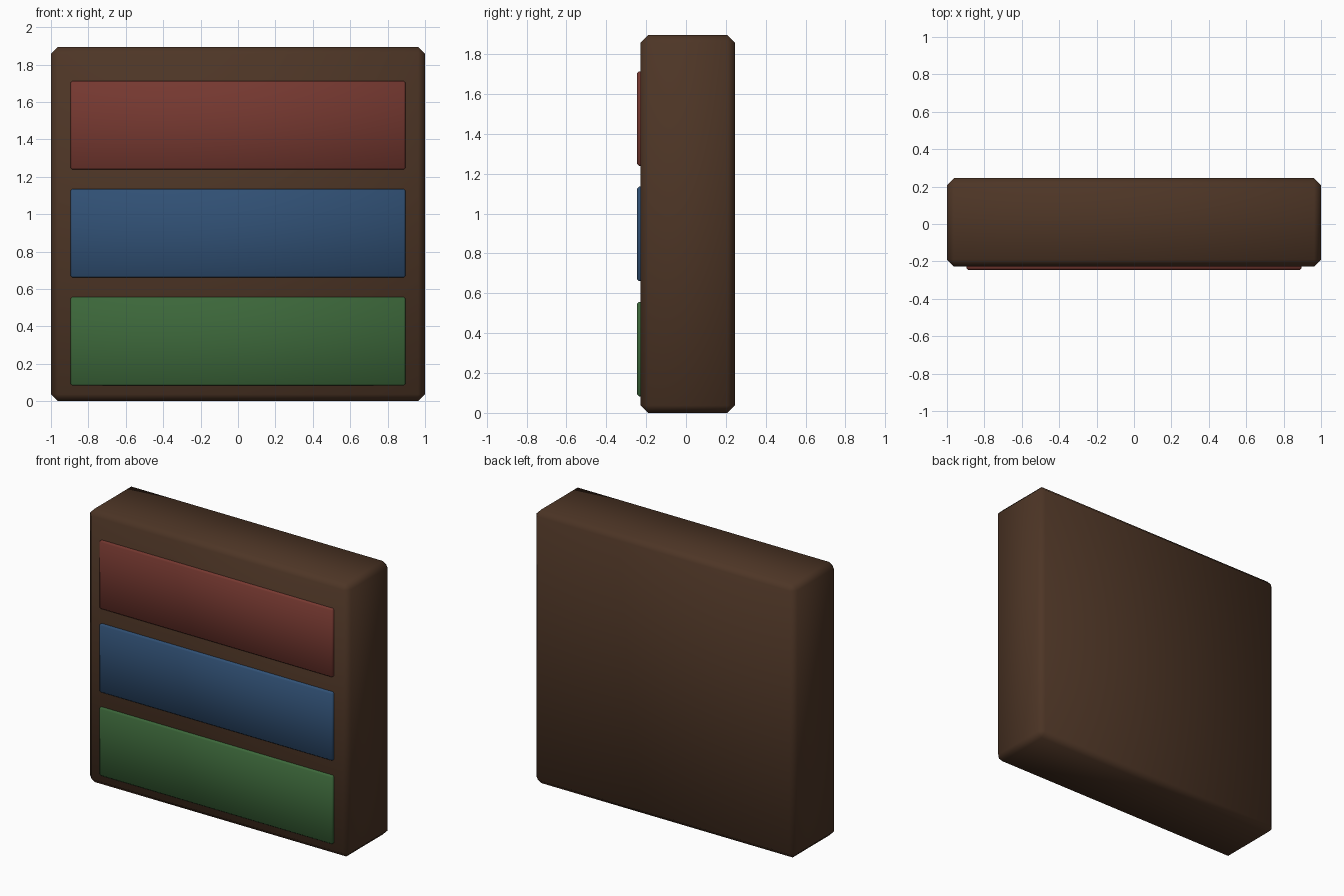
import bpy
import math

if "Cube" in bpy.data.objects:
    bpy.data.objects.remove(bpy.data.objects["Cube"])


def material(name, rgb):
    mat = bpy.data.materials.new(name)
    mat.diffuse_color = (*rgb, 1.0)
    mat.use_nodes = True
    mat.node_tree.nodes["Principled BSDF"].inputs["Base Color"].default_value = mat.diffuse_color
    return mat


def bevelled_box(name, low, high, bevel, mat):
    centre = [(a + b) / 2 for a, b in zip(low, high)]
    size = [b - a for a, b in zip(low, high)]
    bpy.ops.mesh.primitive_cube_add(size=1, location=centre)
    obj = bpy.context.object
    obj.name = name
    obj.scale = size
    bpy.ops.object.transform_apply(location=False, rotation=False, scale=True)
    mod = obj.modifiers.new("edge_bevel", "BEVEL")
    mod.width = bevel
    mod.segments = 1
    bpy.ops.object.modifier_apply(modifier=mod.name)
    bpy.ops.object.shade_smooth_by_angle(angle=math.radians(60))
    obj.data.materials.append(mat)
    return obj


# Solid cabinet block with softened edges
bevelled_box("cabinet_body", (-1, -0.227, 0), (1, 0.245, 1.895), 0.037,
             material("dark_wood", (0.075, 0.036, 0.019)))

# Three coloured drawer fronts, bottom to top
drawers = [
    ("bottom_drawer", 0.083, (0.045, 0.135, 0.042)),
    ("middle_drawer", 0.661, (0.03, 0.08, 0.175)),
    ("top_drawer", 1.239, (0.18, 0.04, 0.03)),
]
for name, z, rgb in drawers:
    bevelled_box(name, (-0.895, -0.245, z), (0.895, -0.19, z + 0.474), 0.009,
                 material(name + "_paint", rgb))
